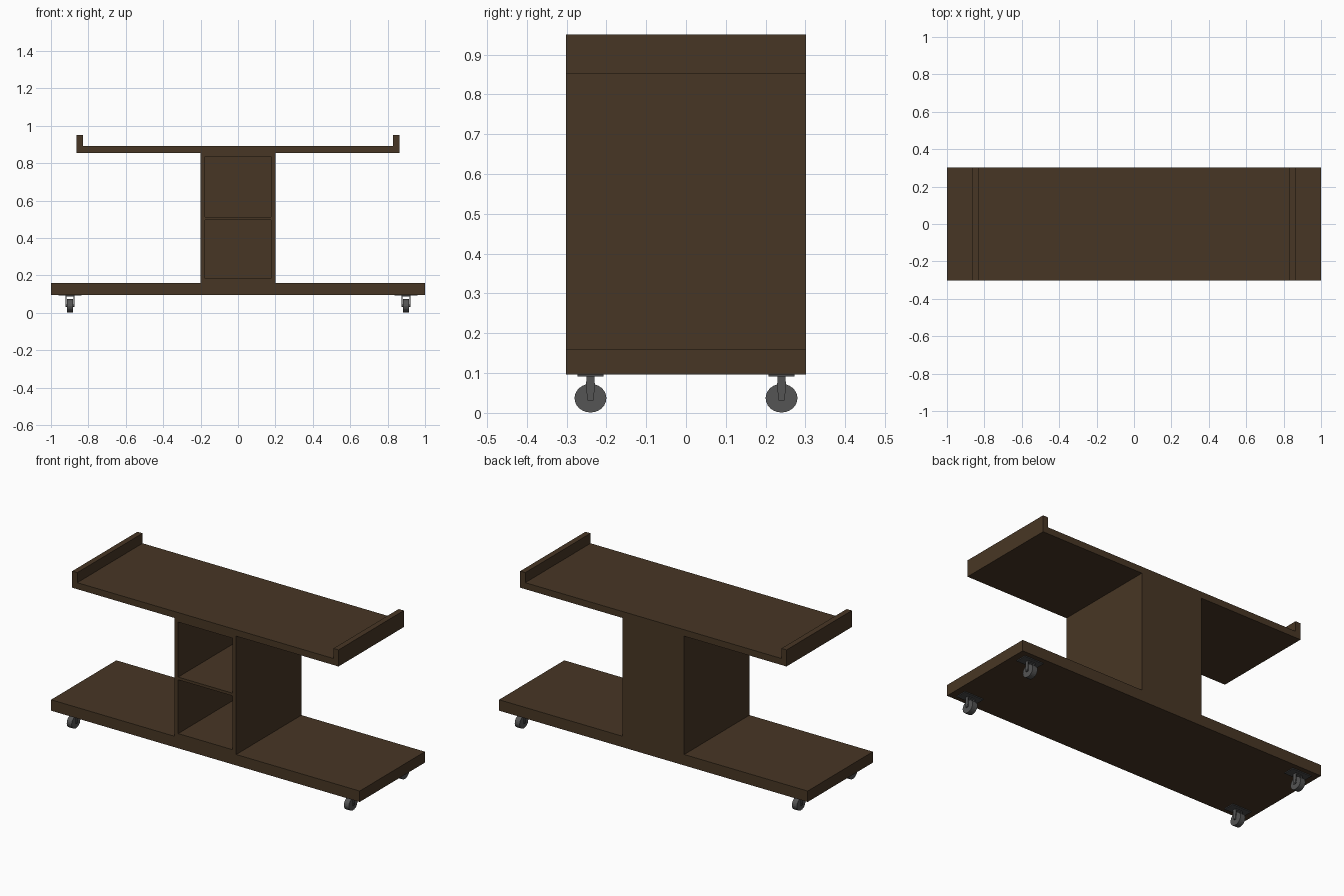
import bpy, bmesh, math
from mathutils import Matrix

if "Cube" in bpy.data.objects:
    bpy.data.objects.remove(bpy.data.objects["Cube"])


def material(name, rgb):
    m = bpy.data.materials.new(name)
    m.diffuse_color = (*rgb, 1)
    m.use_nodes = True
    m.node_tree.nodes["Principled BSDF"].inputs["Base Color"].default_value = m.diffuse_color
    return m


WOOD = material("dark brown wood", (0.064, 0.037, 0.018))
METAL = material("grey metal", (0.09, 0.09, 0.09))
DARK = material("dark plate metal", (0.07, 0.07, 0.072))


def finish(name, bm, mat):
    bmesh.ops.recalc_face_normals(bm, faces=bm.faces)
    me = bpy.data.meshes.new(name)
    bm.to_mesh(me)
    bm.free()
    me.materials.append(mat)
    ob = bpy.data.objects.new(name, me)
    bpy.context.collection.objects.link(ob)
    return ob


def box(name, x, y, z, mat=WOOD):
    bm = bmesh.new()
    size = Matrix.Diagonal((x[1] - x[0], y[1] - y[0], z[1] - z[0], 1))
    mid = Matrix.Translation((sum(x) / 2, sum(y) / 2, sum(z) / 2))
    bmesh.ops.create_cube(bm, size=1, matrix=mid @ size)
    return finish(name, bm, mat)


def prism(name, profile, axis, lo, hi, mat):
    """Extrude a flat profile along x (points are y,z) or y (points are x,z)."""
    place = (lambda a, b, t: (t, a, b)) if axis == "x" else (lambda a, b, t: (a, t, b))
    bm = bmesh.new()
    ends = [[bm.verts.new(place(a, b, t)) for a, b in profile] for t in (lo, hi)]
    n = len(profile)
    bm.faces.new(ends[0])
    bm.faces.new(ends[1])
    for i in range(n):
        j = (i + 1) % n
        bm.faces.new((ends[0][i], ends[0][j], ends[1][j], ends[1][i]))
    return finish(name, bm, mat)


def disc(cy, cz, ry, rz, n):
    return [(cy + ry * math.cos(2 * math.pi * i / n),
             cz + rz * math.sin(2 * math.pi * i / n)) for i in range(n)]


D = (-0.302, 0.302)

# Base board
box("base_board", (-1, 1), D, (0.096, 0.16))

# Top tray with raised ends
prism("top_tray", [(-0.863, 0.853), (0.863, 0.853), (0.863, 0.95), (0.83, 0.95),
                   (0.83, 0.891), (-0.83, 0.891), (-0.83, 0.95), (-0.863, 0.95)],
      "y", *D, WOOD)

# Open cabinet: one block with two compartments inset into its front
bm = bmesh.new()
xs, zs = (-0.2, -0.177, 0.175, 0.2), (0.16, 0.182, 0.497, 0.513, 0.835, 0.853)
xs = (-0.2, -0.176, 0.176, 0.2)


def quad(*pts):
    bm.faces.new([bm.verts.new(p) for p in pts])


def ring(x0, x1, z0, z1, y):
    return [(x0, y, z0), (x1, y, z0), (x1, y, z1), (x0, y, z1)]


def tube(a, b):
    for i in range(4):
        j = (i + 1) % 4
        quad(a[i], a[j], b[j], b[i])


for i in range(3):
    for k in range(5):
        cell = (xs[i], xs[i + 1], zs[k], zs[k + 1])
        if i == 1 and k in (1, 3):
            tube(ring(*cell, D[0]), ring(*cell, 0.28))
            quad(*ring(*cell, 0.28))
        else:
            quad(*ring(*cell, D[0]))
outer = (xs[0], xs[-1], zs[0], zs[-1])
tube(ring(*outer, D[0]), ring(*outer, D[1]))
quad(*ring(*outer, D[1]))
bmesh.ops.remove_doubles(bm, verts=bm.verts, dist=1e-5)
finish("open_cabinet", bm, WOOD)

# Four casters
for sx in (-1, 1):
    for sy in (-1, 1):
        cx, cy = 0.898 * sx, 0.24 * sy
        box("caster_plate", (cx - 0.062, cx + 0.062), (cy - 0.033, cy + 0.033),
            (0.091, 0.096), DARK)
        box("caster_fork_top", (cx - 0.023, cx + 0.023), (cy - 0.01, cy + 0.01),
            (0.087, 0.091), METAL)
        prism("caster_wheel", disc(cy, 0.037, 0.04, 0.036, 24), "x",
              cx - 0.016, cx + 0.016, METAL)
        prism("caster_axle", disc(cy, 0.038, 0.006, 0.006, 12), "x",
              cx - 0.025, cx + 0.025, METAL)
        # Tapered fork arms on both sides of the wheel
        arm = [(cy - 0.008, 0.031), (cy + 0.008, 0.031), (cy + 0.011, 0.07),
               (cy + 0.01, 0.091), (cy - 0.01, 0.091), (cy - 0.011, 0.07)]
        for s in (-1, 1):
            lo, hi = sorted((cx + s * 0.019, cx + s * 0.023))
            prism("caster_fork_arm", arm, "x", lo, hi, METAL)
